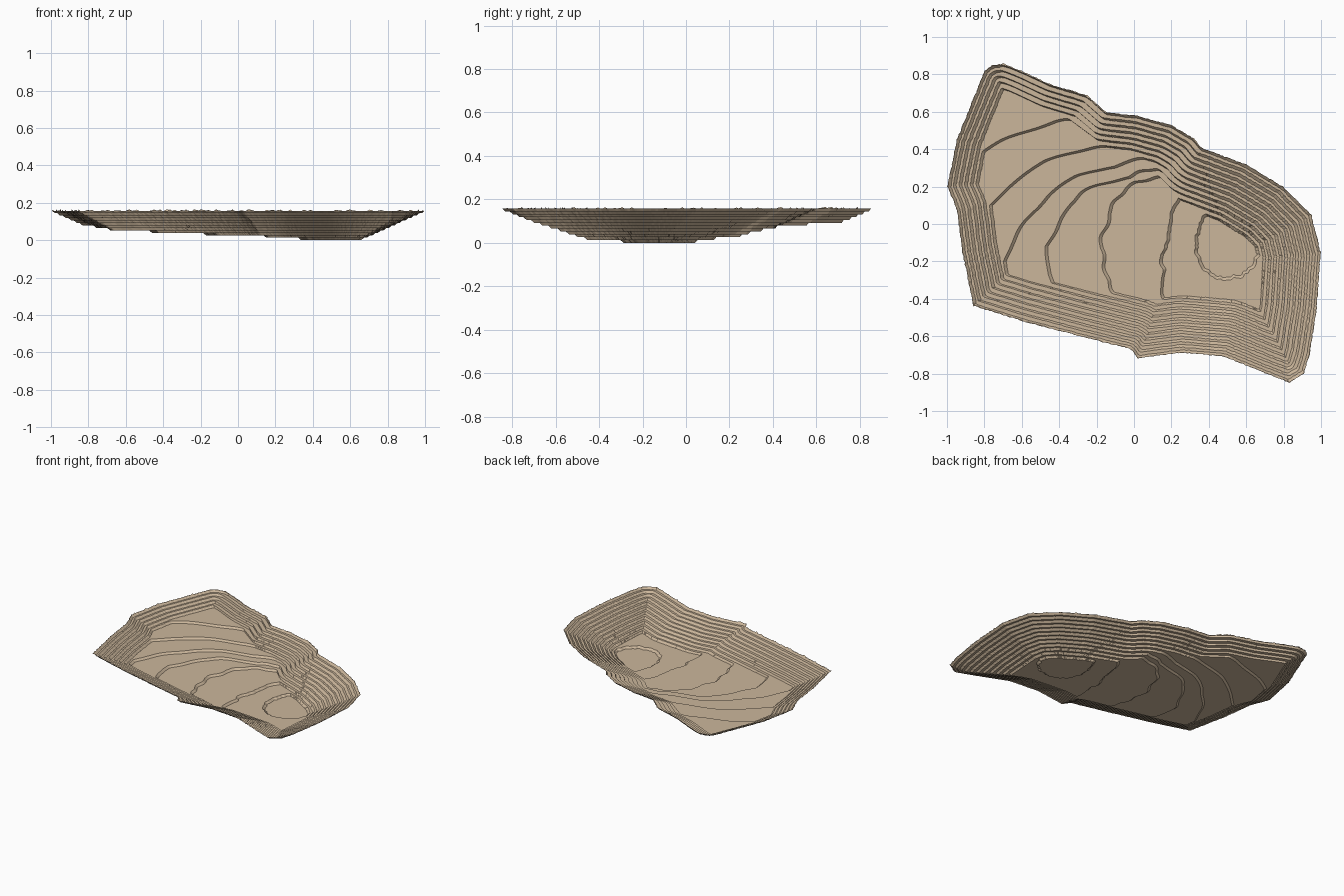
import bpy, bmesh, math, random
from mathutils import Vector, noise

if "Cube" in bpy.data.objects:
    bpy.data.objects.remove(bpy.data.objects["Cube"])

random.seed(4)
STEP, LEVELS = 0.0131, 12        # terrace height and number of terraces
TREAD, LIP = 0.029, 0.010        # wall terrace spacing, rim width
DEEP = Vector((0.50, -0.12))     # deepest spot of the basin

# Outline of the rim, clockwise from the back left corner
RIM = [Vector(p) for p in (
    (-.70, .86), (-.60, .82), (-.45, .75), (-.25, .69), (-.15, .60), (.02, .58),
    (.20, .53), (.32, .46), (.36, .41), (.60, .32), (.80, .20), (.95, .05),
    (1.0, -.15), (.98, -.45), (.94, -.70), (.91, -.80), (.83, -.85), (.70, -.80),
    (.48, -.71), (.25, -.69), (.02, -.72), (-.02, -.67), (-.30, -.60),
    (-.60, -.52), (-.86, -.44), (-.92, -.15), (-.95, .08), (-1.0, .20),
    (-.95, .45), (-.87, .65), (-.80, .82), (-.76, .85))]

# Reach of the floor steps from the deepest spot, by compass angle
ANGLES = (110, 130, 145, 155, 165, 180, 200, 225)
FLOOR = ((.19, .20, .18, .17, .17, .17, .17, .17),
         (.28, .36, .36, .34, .32, .33, .36, .46),
         (.37, .48, .60, .64, .65, .67, .66, .66),
         (.45, .53, .65, .77, .86, .97, .95, .90),
         (.55, .61, .74, .88, .99, 1.15, 1.3, 1.3),
         (.65, .69, .91, 1.08, 1.22, 1.4, 1.5, 1.5),
         (.85, .88, 1.14, 1.33, 1.5, 1.6, 1.6, 1.6))


def floor_reach(level, deg):
    """Radius of a floor step at an angle, with a wandering edge."""
    if level > len(FLOOR):
        return 9.0
    row = FLOOR[level - 1]
    r = row[0] if deg < ANGLES[0] else row[-1]
    for i in range(len(ANGLES) - 1):
        a, b = ANGLES[i], ANGLES[i + 1]
        if a <= deg <= b:
            r = row[i] + (row[i + 1] - row[i]) * (deg - a) / (b - a)
    t = math.radians(deg)
    wob = noise.noise(Vector((math.cos(t) * 7, math.sin(t) * 7, level * 3.7)))
    return r + 0.03 * wob * min(1, r / 0.4)


EDGES = [(a, b - a, (b - a).length_squared)
         for a, b in zip(RIM, RIM[1:] + RIM[:1])]


def rim_distance(p):
    best = 9.0
    for a, d, l2 in EDGES:
        v = p - a
        t = max(0.0, min(1.0, v.dot(d) / l2))
        best = min(best, (v - d * t).length_squared)
    return math.sqrt(best)


def spoke(edge_point):
    """Points running from the floor up the terraces to the rim."""
    ray = edge_point - DEEP
    full = ray.length
    ray.normalize()
    deg = math.degrees(math.atan2(ray.y, ray.x)) % 360
    n = 70
    dist = [rim_distance(DEEP + ray * full * i / n) for i in range(n)] + [0.0]
    radii, heights = [], []
    for k in range(1, LEVELS + 1):
        want = LIP + TREAD * (LEVELS - k)
        wall = 0.12
        for i in range(n, 0, -1):            # where the wall crosses this level
            if dist[i - 1] >= want >= dist[i]:
                f = (dist[i - 1] - want) / max(1e-6, dist[i - 1] - dist[i])
                wall = full * (i - 1 + f) / n
                break
        wall += random.uniform(-.002, .002)
        r = min(wall, floor_reach(k, deg))
        radii += [r - .008, r + .008]
        heights += [(k - 1) * STEP, k * STEP]
    radii.append(full)
    heights.append(LEVELS * STEP + (random.uniform(0, .008) if random.random() < .15 else 0))
    for i in range(len(radii) - 2, -1, -1):  # keep the terraces nested
        radii[i] = min(radii[i], radii[i + 1] - .002)
    return [(DEEP.x + ray.x * r, DEEP.y + ray.y * r, z) for r, z in zip(radii, heights)]


# Terraced basin: one sheet lofted through all spokes
bm = bmesh.new()
spokes = []
for i, (a, d, l2) in enumerate(EDGES):
    count = max(3, int(math.sqrt(l2) / 0.011))
    inward = Vector((d.y, -d.x)).normalized()
    for j in range(count):
        p = a + d * j / count
        if j:
            p = p + inward * random.uniform(0, .005)
        spokes.append([bm.verts.new(c) for c in spoke(p)])

for s, t in zip(spokes, spokes[1:] + spokes[:1]):
    for i in range(len(s) - 1):
        bm.faces.new((s[i], s[i + 1], t[i + 1], t[i]))

# Flat bottom of the deepest terrace
hub = bm.verts.new((DEEP.x, DEEP.y, 0))
for s, t in zip(spokes, spokes[1:] + spokes[:1]):
    bm.faces.new((hub, s[0], t[0]))
bm.normal_update()
if hub.normal.z < 0:
    bmesh.ops.reverse_faces(bm, faces=bm.faces[:])

mesh = bpy.data.meshes.new("terraced_basin")
bm.to_mesh(mesh)
bm.free()
basin = bpy.data.objects.new("terraced_basin", mesh)
bpy.context.collection.objects.link(basin)

sand = bpy.data.materials.new("sand")
sand.diffuse_color = (0.60, 0.47, 0.33, 1)
sand.use_nodes = True
sand.node_tree.nodes["Principled BSDF"].inputs["Base Color"].default_value = sand.diffuse_color
mesh.materials.append(sand)
